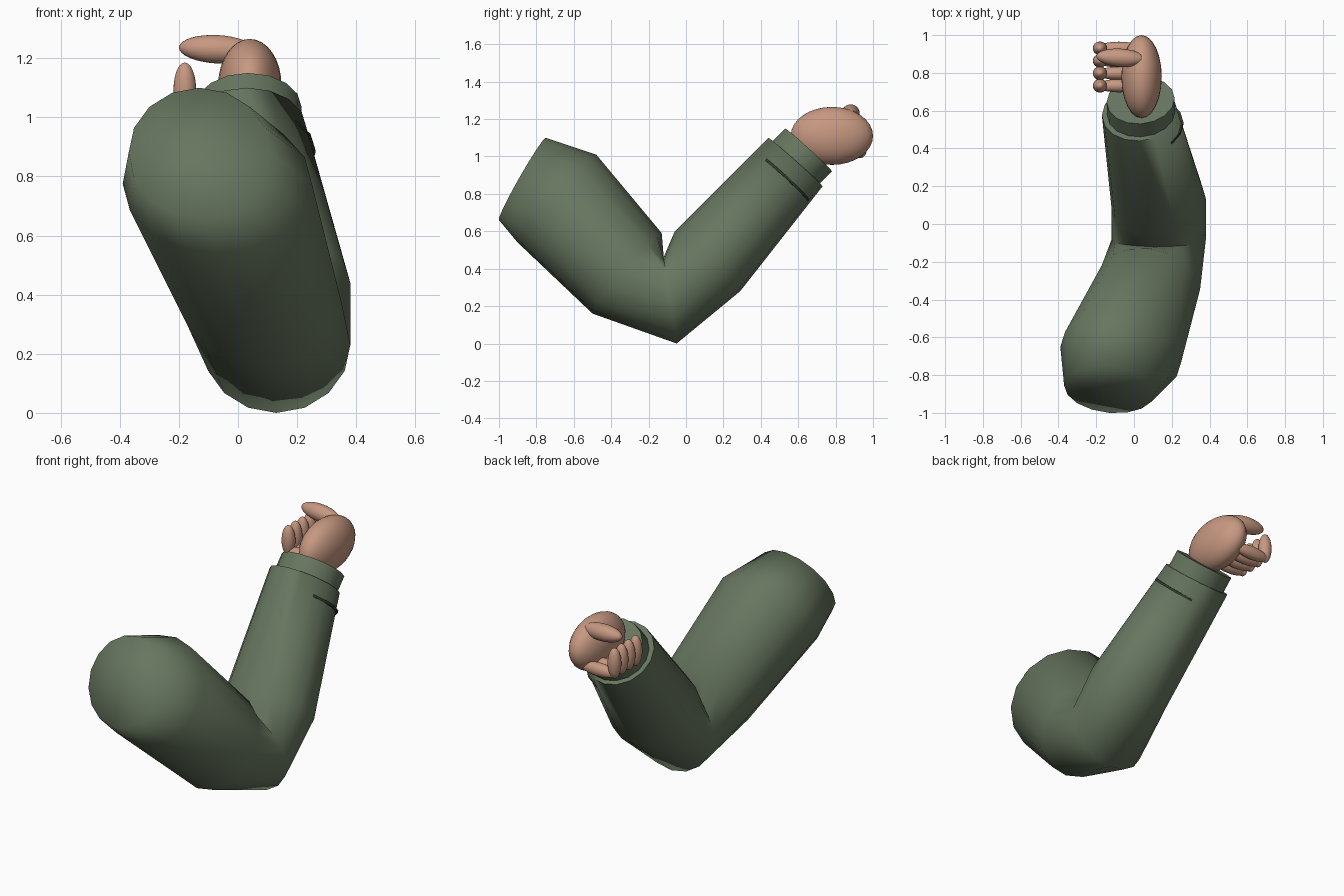
import bpy, bmesh, math
from mathutils import Vector

if "Cube" in bpy.data.objects:
    bpy.data.objects.remove(bpy.data.objects["Cube"])


def material(name, rgb):
    m = bpy.data.materials.new(name)
    m.use_nodes = True
    m.diffuse_color = (*rgb, 1)
    m.node_tree.nodes["Principled BSDF"].inputs["Base Color"].default_value = (*rgb, 1)
    return m


GREEN = material("olive green cloth", (0.135, 0.18, 0.115))
SEAM = material("dark green seam", (0.03, 0.04, 0.025))
SKIN = material("skin", (0.57, 0.315, 0.22))


def smooth(obj, degrees):
    bpy.ops.object.select_all(action="DESELECT")
    obj.select_set(True)
    bpy.context.view_layer.objects.active = obj
    bpy.ops.object.shade_smooth_by_angle(angle=math.radians(degrees))


def loft(name, rings, mat, degrees, sides=16):
    """Skin a closed tube. Ring: centre x, half width, yaw, top (y, z), bottom (y, z)."""
    bm = bmesh.new()
    loops, centres = [], []
    for cx, rx, yaw, top, bottom in rings:
        t, b = Vector((cx, *top)), Vector((cx, *bottom))
        mid, up, side = (t + b) / 2, (t - b) / 2, Vector((rx, yaw, 0))
        centres.append(bm.verts.new(mid))
        angles = [math.tau * i / sides for i in range(sides)]
        loops.append([bm.verts.new(mid + side * math.cos(a) + up * math.sin(a)) for a in angles])
    for i in range(sides):
        j = (i + 1) % sides
        for a, b in zip(loops, loops[1:]):
            bm.faces.new((a[i], a[j], b[j], b[i]))
        bm.faces.new((centres[0], loops[0][j], loops[0][i]))
        bm.faces.new((centres[-1], loops[-1][i], loops[-1][j]))
    for c in centres[1:-1]:
        bm.verts.remove(c)
    bmesh.ops.recalc_face_normals(bm, faces=bm.faces)
    mesh = bpy.data.meshes.new(name)
    bm.to_mesh(mesh)
    bm.free()
    mesh.materials.append(mat)
    obj = bpy.data.objects.new(name, mesh)
    bpy.context.collection.objects.link(obj)
    smooth(obj, degrees)


def ellipsoid(name, centre, radii, turn=(0, 0, 0)):
    bpy.ops.mesh.primitive_uv_sphere_add(segments=24, ring_count=16, location=centre,
                                         rotation=[math.radians(a) for a in turn])
    obj = bpy.context.object
    obj.name = name
    obj.scale = radii
    obj.data.materials.append(SKIN)
    smooth(obj, 60)


# Bent sleeve from shoulder, around the elbow, to the wrist
loft("sleeve", [
    (-0.13, 0.24, -0.02, (-0.75, 1.10), (-1.00, 0.66)),
    (-0.07, 0.32, -0.04, (-0.48, 1.01), (-0.90, 0.54)),
    (0.08, 0.27, -0.03, (-0.13, 0.59), (-0.50, 0.16)),
    (0.13, 0.25, 0.0, (-0.12, 0.46), (-0.05, 0.0)),
    (0.13, 0.25, 0.02, (-0.06, 0.60), (0.29, 0.28)),
    (0.03, 0.20, 0.01, (0.44, 1.10), (0.73, 0.84)),
], GREEN, 85)

# Narrower cuff and the stitched line before it
loft("cuff", [
    (0.04, 0.18, 0.01, (0.40, 1.02), (0.66, 0.80)),
    (0.035, 0.18, 0.01, (0.53, 1.15), (0.78, 0.92)),
], GREEN, 50)
loft("cuff_seam", [
    (0.056, 0.207, 0.02, (0.370, 1.015), (0.655, 0.752)),
    (0.054, 0.207, 0.02, (0.378, 1.025), (0.663, 0.762)),
], SEAM, 50)

# Hand with thumb laid across the top and four curled fingers
ellipsoid("palm", (0.04, 0.78, 1.11), (0.107, 0.22, 0.155))
ellipsoid("thumb", (-0.07, 0.88, 1.23), (0.13, 0.048, 0.048), (0, 3, -4))
for i, name in enumerate(("index", "middle", "ring", "little")):
    y = 0.93 - 0.066 * i
    ellipsoid(name + "_finger_base", (-0.08, y, 1.03), (0.12, 0.035, 0.038))
    ellipsoid(name + "_finger_tip", (-0.18, y, 1.095), (0.038, 0.036, 0.09))
